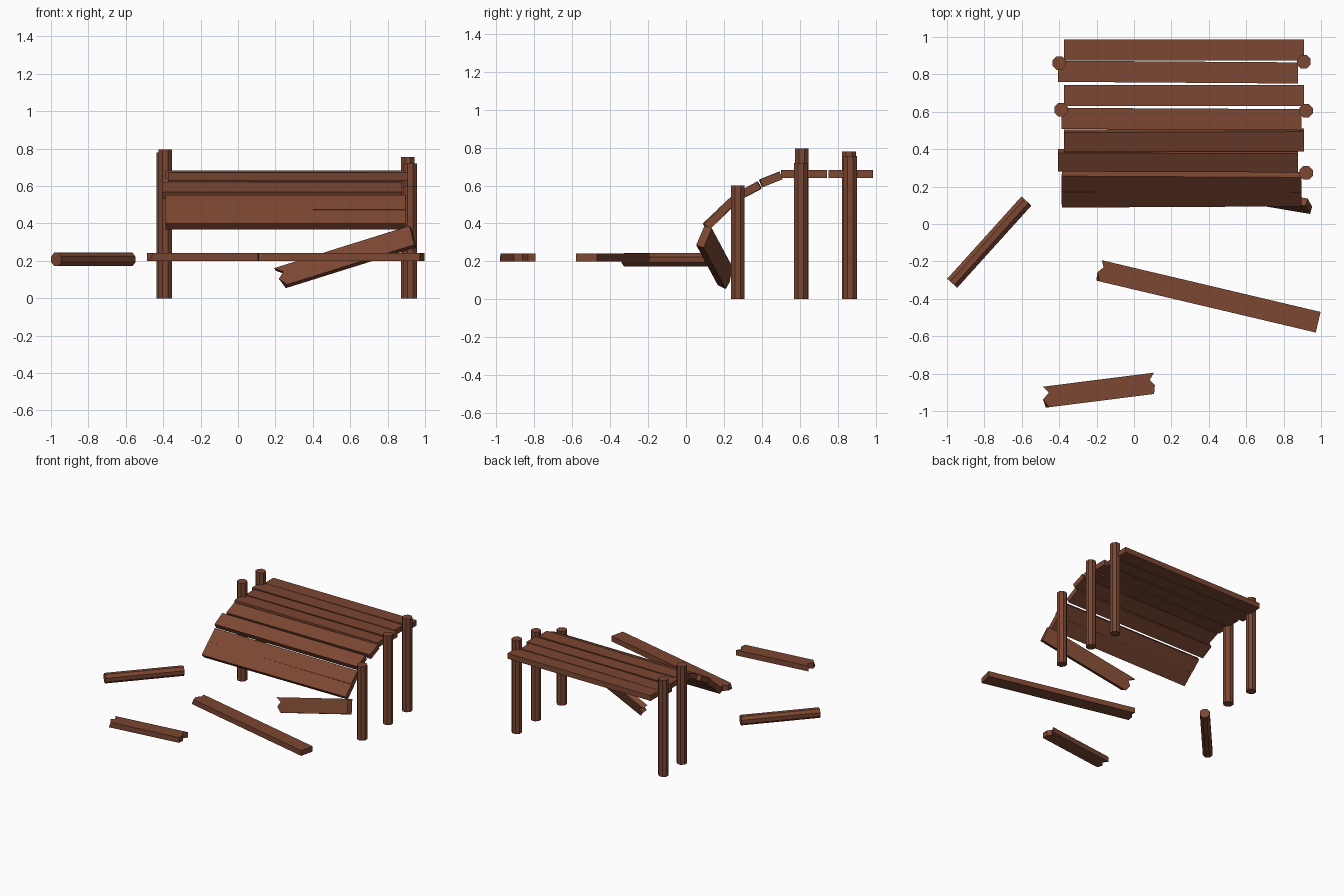
import bpy, bmesh, math
from mathutils import Matrix, Vector

if "Cube" in bpy.data.objects:
    bpy.data.objects.remove(bpy.data.objects["Cube"])

wood = bpy.data.materials.new("brown wood")
wood.diffuse_color = (0.2, 0.063, 0.032, 1)
wood.use_nodes = True
wood.node_tree.nodes["Principled BSDF"].inputs["Base Color"].default_value = wood.diffuse_color

WIDTH, THICK = 0.113, 0.043


def finish(name, bm, matrix):
    bmesh.ops.recalc_face_normals(bm, faces=bm.faces)
    mesh = bpy.data.meshes.new(name)
    bm.to_mesh(mesh)
    bm.free()
    mesh.materials.append(wood)
    ob = bpy.data.objects.new(name, mesh)
    ob.matrix_world = matrix
    bpy.context.collection.objects.link(ob)


def plank(name, length, matrix, left=None, right=None):
    """Board along local x; left/right are inward offsets of a splintered end."""
    h, w = length / 2, WIDTH / 2
    steps = (w, w * 0.38, -w * 0.2, -w)
    lo = [(-h + d, y) for d, y in zip(left, steps)] if left else [(-h, w), (-h, -w)]
    ro = [(h - d, y) for d, y in zip(right, steps)] if right else [(h, w), (h, -w)]
    outline = lo + ro[::-1]
    bm = bmesh.new()
    bottom = [bm.verts.new((x, y, -THICK / 2)) for x, y in outline]
    top = [bm.verts.new((x, y, THICK / 2)) for x, y in outline]
    if left:
        top[len(lo) - 1].co.x += 0.018   # splinter slopes back at the lower corner
    bm.faces.new(bottom[::-1])
    bm.faces.new(top)
    n = len(outline)
    for i in range(n):
        j = (i + 1) % n
        bm.faces.new((bottom[i], bottom[j], top[j], top[i]))
    finish(name, bm, matrix)


def log(name, start, end, radius=0.039):
    """Eight-sided round timber between two points."""
    start, end = Vector(start), Vector(end)
    axis = end - start
    bm = bmesh.new()
    bmesh.ops.create_cone(bm, cap_ends=True, segments=8, radius1=radius,
                          radius2=radius, depth=axis.length)
    rot = axis.to_track_quat('Z', 'Y').to_matrix().to_4x4()
    turn = Matrix.Rotation(math.radians(22.5), 4, 'Z')
    finish(name, bm, Matrix.Translation((start + end) / 2) @ rot @ turn)


# Upright posts: x, y, height
for i, (x, y, h) in enumerate([(-0.40, 0.86, 0.78), (-0.39, 0.61, 0.795),
                               (0.908, 0.867, 0.755), (0.92, 0.605, 0.72),
                               (0.92, 0.273, 0.60)]):
    log(f"post_{i + 1}", (x, y, 0), (x, y, h))

# Deck boards, flat at the back and sagging to the front: x, y, z, tilt, yaw
for i, (x, y, z, tilt, yaw) in enumerate([
        (0.267, 0.931, 0.661, 0, 0), (0.235, 0.812, 0.661, 0, -0.4),
        (0.267, 0.687, 0.661, 0, 0), (0.255, 0.561, 0.661, 0, -0.3),
        (0.267, 0.447, 0.632, 22, 0.2), (0.235, 0.338, 0.576, 28, -0.2),
        (0.255, 0.226, 0.498, 43, -0.3), (0.255, 0.147, 0.422, 43, 0.3)]):
    m = (Matrix.Translation((x, y, z)) @ Matrix.Rotation(math.radians(yaw), 4, 'Z')
         @ Matrix.Rotation(math.radians(tilt), 4, 'X'))
    plank(f"deck_board_{i + 1}", 1.283, m)

# Broken board hanging from the front corner
far, near = Vector((0.21, 0.217, 0.103)), Vector((0.935, 0.095, 0.33))
ax = (near - far).normalized()
az = ax.cross(Vector((-0.2, 0.38, 0.9))).normalized()
ay = az.cross(ax)
rot = Matrix((ax, ay, az)).transposed().to_4x4()
plank("hanging_board", (near - far).length, Matrix.Translation((far + near) / 2) @ rot,
      left=(0, 0.045, 0.012, 0.03))

# Loose boards in front
plank("long_loose_board", 1.21,
      Matrix.Translation((0.396, -0.386, 0.221)) @ Matrix.Rotation(math.radians(-13.3), 4, 'Z'),
      left=(0.008, 0.026, 0, 0.004))
plank("short_loose_board", 0.607,
      Matrix.Translation((-0.187, -0.889, 0.221)) @ Matrix.Rotation(math.radians(7.2), 4, 'Z'),
      left=(0.008, 0.036, 0, 0.01), right=(0, 0.027, 0.004, 0.014))

# Fallen post
log("fallen_post", (-0.972, -0.317, 0.208), (-0.575, 0.123, 0.208))
